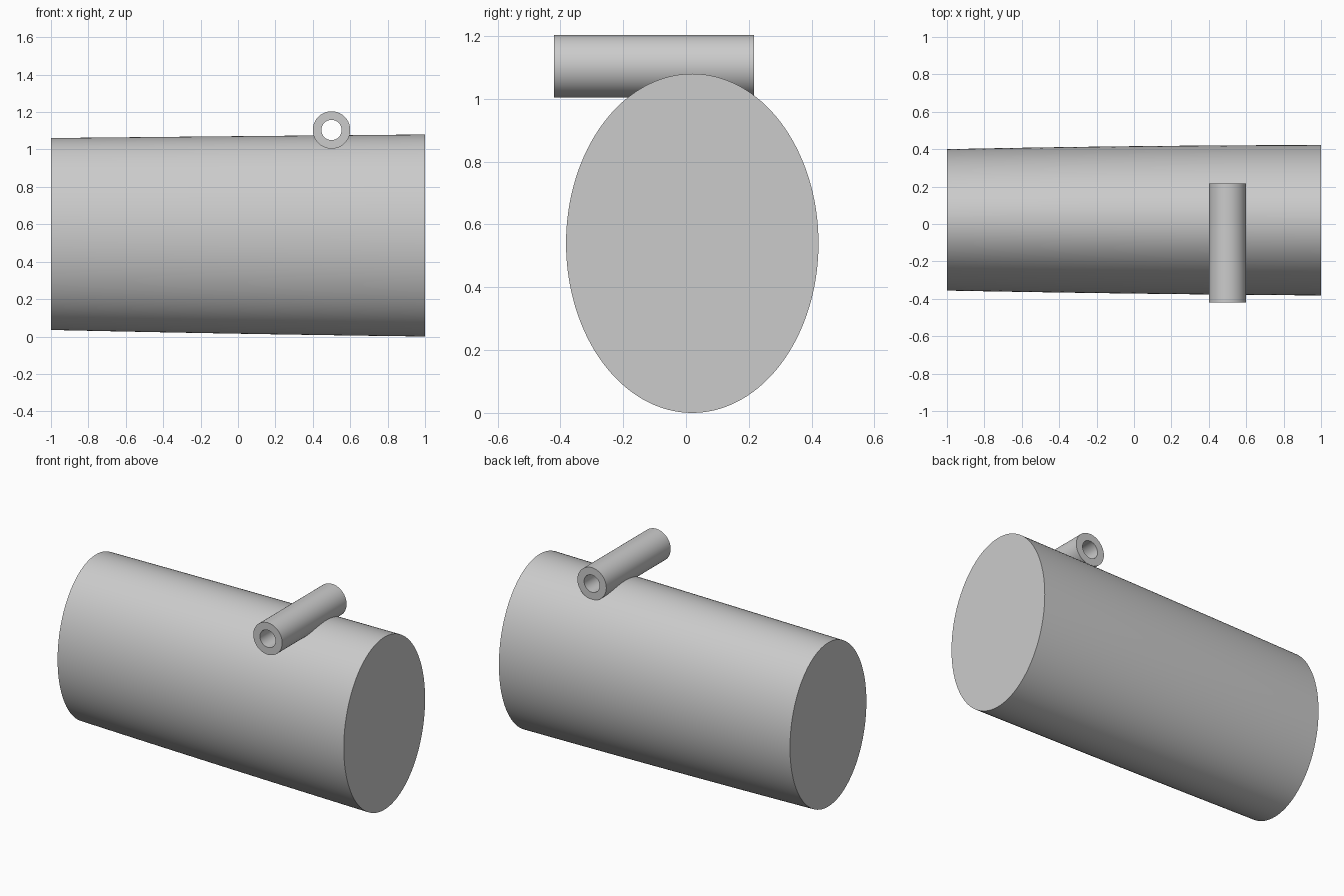
import bpy, bmesh
from math import cos, sin, pi, radians

cube = bpy.data.objects.get("Cube")
if cube:
    bpy.data.objects.remove(cube, do_unlink=True)

# Single plain grey for everything
grey = bpy.data.materials.new("plain grey")
grey.use_nodes = True
colour = (0.6, 0.6, 0.6, 1)
grey.diffuse_color = colour
grey.node_tree.nodes["Principled BSDF"].inputs["Base Color"].default_value = colour

SIDES = 128
TUBE_X, TUBE_Z = 0.5, 1.104
TUBE_FRONT, TUBE_BACK = -0.42, 0.217


def loft(name, rings, caps=True):
    """Skin a list of point rings; close the ends with caps, or loop round."""
    bm = bmesh.new()
    loops = [[bm.verts.new(p) for p in ring] for ring in rings]
    pairs = list(zip(loops, loops[1:]))
    if caps:
        bm.faces.new(loops[0])
        bm.faces.new(loops[-1])
    else:
        pairs.append((loops[-1], loops[0]))
    for a, b in pairs:
        n = len(a)
        for i in range(n):
            j = (i + 1) % n
            bm.faces.new((a[i], a[j], b[j], b[i]))
    bmesh.ops.recalc_face_normals(bm, faces=bm.faces)
    mesh = bpy.data.meshes.new(name)
    bm.to_mesh(mesh)
    bm.free()
    mesh.materials.append(grey)
    obj = bpy.data.objects.new(name, mesh)
    bpy.context.collection.objects.link(obj)
    return obj


def angles(n):
    return [2 * pi * i / n for i in range(n)]


def body_ring(x):
    """Oval section that swells gently towards the +x end."""
    def bow(start, mid, end):
        return start * x * (x - 1) / 2 + mid * (1 - x * x) + end * x * (x + 1) / 2
    cy = bow(0.022, 0.022, 0.02)
    cz = bow(0.548, 0.543, 0.54)
    ry = bow(0.378, 0.394, 0.402)
    rz = bow(0.513, 0.528, 0.54)
    return [(x, cy + ry * cos(a), cz + rz * sin(a)) for a in angles(SIDES)]


def tube_ring(radius, y, n=64):
    return [(TUBE_X + radius * cos(a), y, TUBE_Z + radius * sin(a)) for a in angles(n)]


def smooth(obj):
    bpy.ops.object.select_all(action='DESELECT')
    obj.select_set(True)
    bpy.context.view_layer.objects.active = obj
    bpy.ops.object.shade_smooth_by_angle(angle=radians(30))


# Solid oval body
body = loft("body", [body_ring(-1 + i / 8) for i in range(17)])

# Hollow tube lying across the top of the body
tube = loft("cross_tube", [tube_ring(0.1, TUBE_FRONT), tube_ring(0.1, TUBE_BACK),
                           tube_ring(0.054, TUBE_BACK), tube_ring(0.054, TUBE_FRONT)],
            caps=False)

# Clear the body out of the bore, within the tube wall
cutter = loft("bore_cutter", [tube_ring(0.077, -0.5), tube_ring(0.077, 0.5)])
cutter.hide_render = True
cut = body.modifiers.new("bore", 'BOOLEAN')
cut.operation = 'DIFFERENCE'
cut.solver = 'EXACT'
cut.object = cutter
bpy.context.view_layer.objects.active = body
bpy.ops.object.modifier_apply(modifier=cut.name)
bpy.data.objects.remove(cutter, do_unlink=True)

smooth(body)
smooth(tube)
